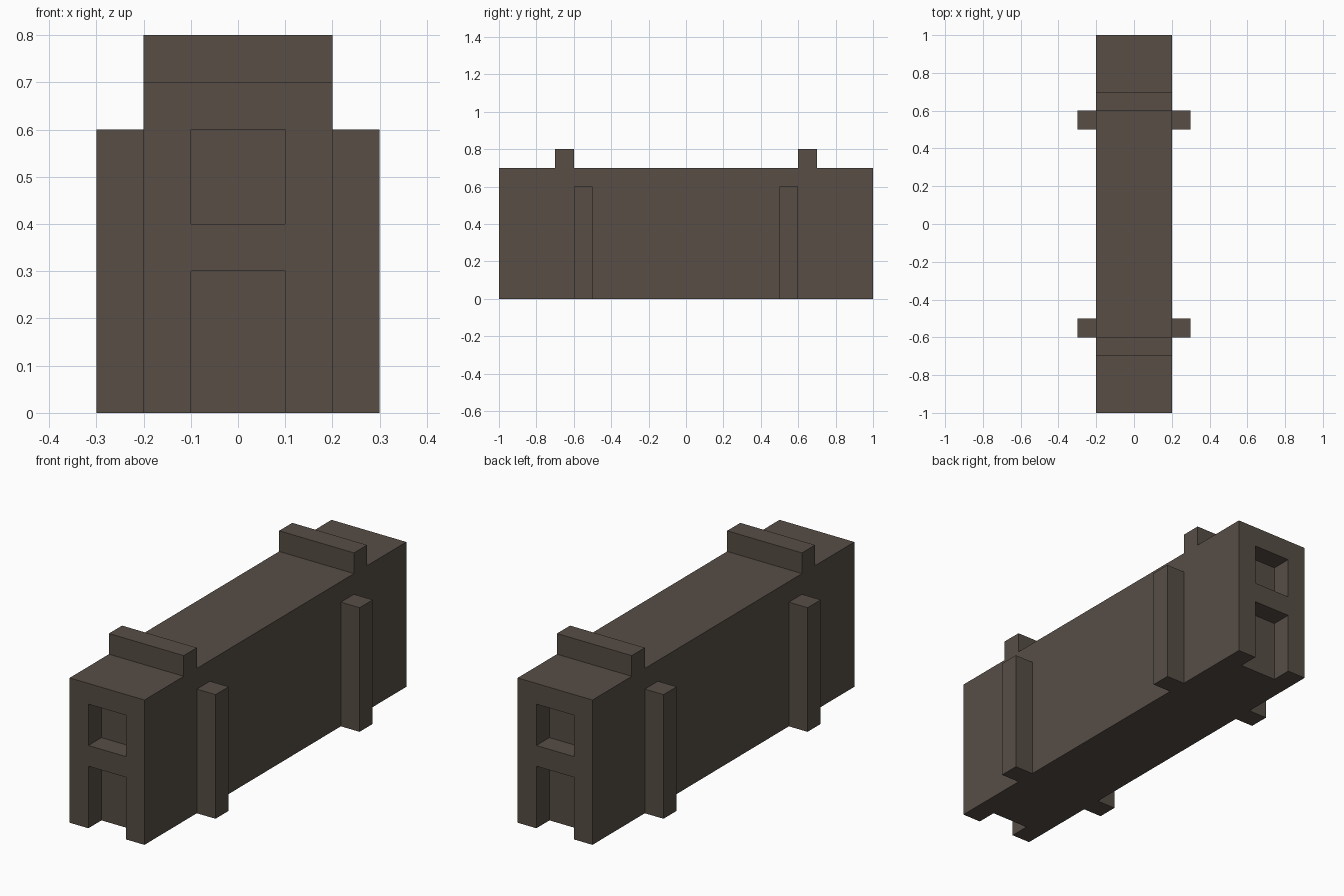
import bpy
import bmesh
from mathutils import Vector

cube = bpy.data.objects.get("Cube")
if cube:
    bpy.data.objects.remove(cube, do_unlink=True)

stone = bpy.data.materials.new("dark_brown_stone")
stone.use_nodes = True
colour = (0.095, 0.075, 0.06, 1)
stone.diffuse_color = colour
stone.node_tree.nodes["Principled BSDF"].inputs["Base Color"].default_value = colour


def finish(name, bm):
    bmesh.ops.recalc_face_normals(bm, faces=bm.faces)
    mesh = bpy.data.meshes.new(name)
    bm.to_mesh(mesh)
    bm.free()
    mesh.materials.append(stone)
    obj = bpy.data.objects.new(name, mesh)
    bpy.context.collection.objects.link(obj)
    return obj


def box(name, low, high):
    low, high = Vector(low), Vector(high)
    bm = bmesh.new()
    bmesh.ops.create_cube(bm, size=1)
    bmesh.ops.scale(bm, vec=high - low, verts=bm.verts)
    bmesh.ops.translate(bm, vec=(low + high) / 2, verts=bm.verts)
    return finish(name, bm)


# Long hall with a raised ridge near each end: side profile extruded across x
half = [(1, 0), (1, 0.7), (0.7, 0.7), (0.7, 0.8), (0.6, 0.8), (0.6, 0.7)]
profile = half + [(-y, z) for y, z in reversed(half)]
bm = bmesh.new()
side = bm.faces.new([bm.verts.new((-0.2, y, z)) for y, z in profile])
extruded = bmesh.ops.extrude_face_region(bm, geom=[side])["geom"]
bmesh.ops.translate(bm, vec=(0.4, 0, 0),
                    verts=[v for v in extruded if isinstance(v, bmesh.types.BMVert)])
hall = finish("hall", bm)

# Doorway and window recesses in both ends
cutters = []
for end, sign in (("front", -1), ("back", 1)):
    y0, y1 = sorted((sign * 0.9, sign * 1.1))
    for part, z0, z1 in (("doorway", -0.1, 0.3), ("window", 0.4, 0.6)):
        cutter = box(f"{end}_{part}_cutter", (-0.1, y0, z0), (0.1, y1, z1))
        cutter.hide_render = True
        cutters.append(cutter)
        cut = hall.modifiers.new(f"{end}_{part}", "BOOLEAN")
        cut.operation = "DIFFERENCE"
        cut.solver = "EXACT"
        cut.object = cutter

# Apply the cuts and drop the cutters
bpy.context.view_layer.update()
evaluated = hall.evaluated_get(bpy.context.evaluated_depsgraph_get())
cut_mesh = bpy.data.meshes.new_from_object(evaluated)
hall.modifiers.clear()
hall.data = cut_mesh
for cutter in cutters:
    bpy.data.objects.remove(cutter, do_unlink=True)

# Four buttresses standing against the long walls
for side_name, sx in (("left", 1), ("right", -1)):
    for end, sy in (("front", -1), ("back", 1)):
        x0, x1 = sorted((sx * 0.2, sx * 0.3))
        y0, y1 = sorted((sy * 0.5, sy * 0.6))
        box(f"{end}_{side_name}_buttress", (x0, y0, 0), (x1, y1, 0.6))
